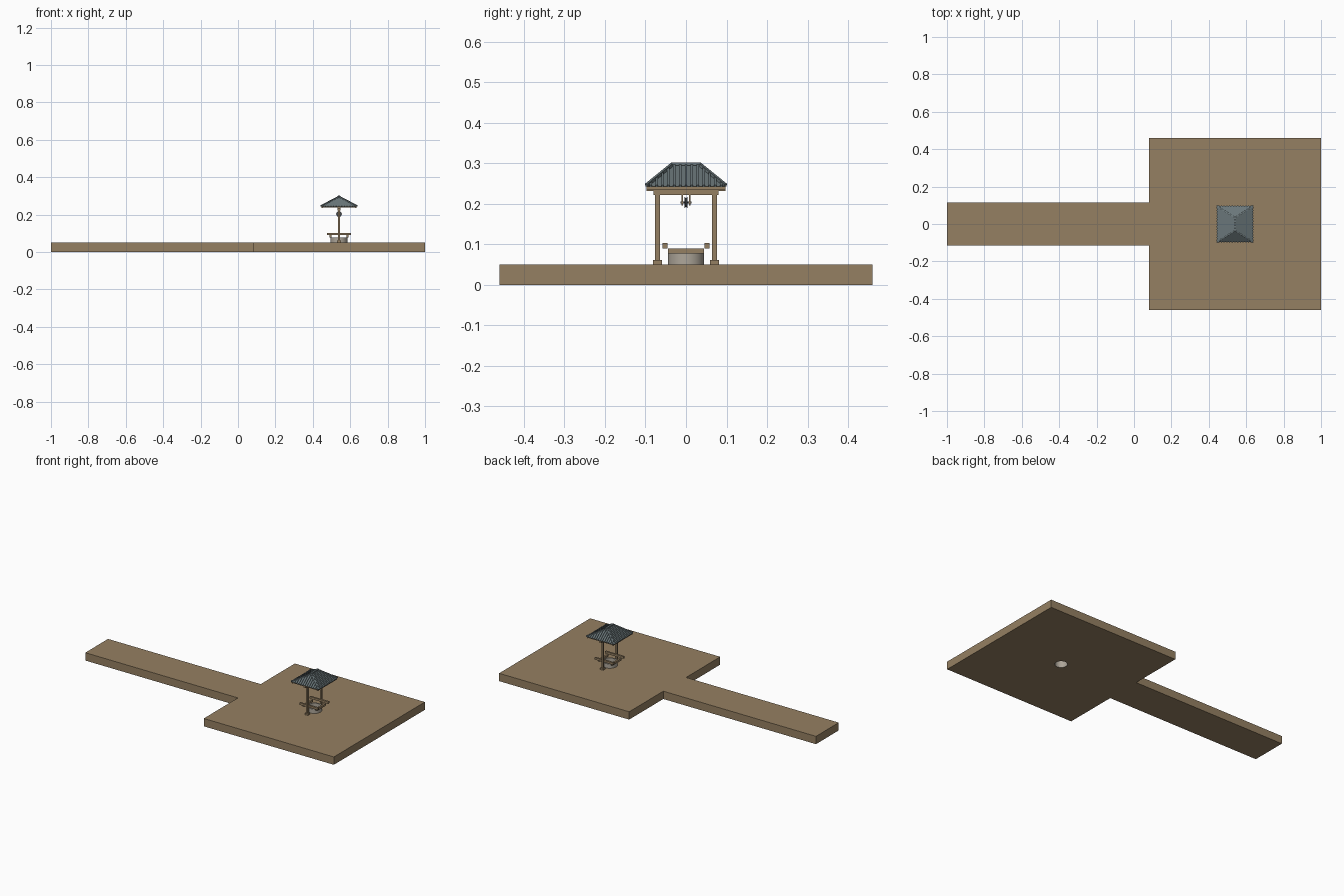
import bpy, bmesh, math
from mathutils import Vector

if "Cube" in bpy.data.objects:
    bpy.data.objects.remove(bpy.data.objects["Cube"])

CX = 0.54      # well centre along x


def material(name, rgb):
    m = bpy.data.materials.new(name)
    m.diffuse_color = (*rgb, 1)
    m.use_nodes = True
    m.node_tree.nodes["Principled BSDF"].inputs["Base Color"].default_value = m.diffuse_color
    return m


SAND = material("sandy_wood", (0.30, 0.215, 0.122))
STONE = material("pale_stone", (0.42, 0.38, 0.32))
SLATE = material("slate_grey", (0.15, 0.19, 0.20))
IRON = material("dark_iron", (0.06, 0.065, 0.07))


def finish(name, bm, mat):
    bmesh.ops.recalc_face_normals(bm, faces=bm.faces[:])
    me = bpy.data.meshes.new(name)
    bm.to_mesh(me)
    bm.free()
    me.materials.append(mat)
    ob = bpy.data.objects.new(name, me)
    bpy.context.collection.objects.link(ob)
    return ob


def box(name, lo, hi, mat):
    bm = bmesh.new()
    bmesh.ops.create_cube(bm, size=1)
    for v in bm.verts:
        v.co = Vector([(lo[i] + hi[i]) / 2 + v.co[i] * (hi[i] - lo[i]) for i in range(3)])
    return finish(name, bm, mat)


def beam(name, a, b, w, h, mat):
    """Rectangular bar from a to b, w wide and h deep."""
    a, b = Vector(a), Vector(b)
    d = (b - a).normalized()
    ref = Vector((0, 0, 1)) if abs(d.z) < 0.9 else Vector((0, 1, 0))
    s = d.cross(ref).normalized()
    u = s.cross(d)
    bm = bmesh.new()
    ends = [[bm.verts.new(p + s * w * i / 2 + u * h * j / 2)
             for i, j in ((-1, -1), (1, -1), (1, 1), (-1, 1))] for p in (a, b)]
    for ring in ends:
        bm.faces.new(ring)
    for i in range(4):
        k = (i + 1) % 4
        bm.faces.new((ends[0][i], ends[0][k], ends[1][k], ends[1][i]))
    return finish(name, bm, mat)


def lathe(name, profile, centre, mat, axis="z", n=32):
    """Closed profile of (radius, height) turned about an axis."""
    bm = bmesh.new()
    rings = []
    for i in range(n):
        t = 2 * math.pi * i / n
        c, s = math.cos(t), math.sin(t)
        rings.append([bm.verts.new(Vector(centre) + Vector(
            (r * c, r * s, h) if axis == "z" else (r * c, h, r * s))) for r, h in profile])
    for i in range(n):
        p, q = rings[i], rings[(i + 1) % n]
        for j in range(len(profile)):
            k = (j + 1) % len(profile)
            bm.faces.new((p[j], p[k], q[k], q[j]))
    ob = finish(name, bm, mat)
    bpy.context.view_layer.objects.active = ob
    ob.select_set(True)
    bpy.ops.object.shade_smooth_by_angle(angle=math.radians(35))
    ob.select_set(False)
    return ob


# ground: square plaza with a path, pierced by the well shaft
bm = bmesh.new()
outline = [(-1, -0.115), (0.08, -0.115), (0.08, -0.46), (1, -0.46),
           (1, 0.46), (0.08, 0.46), (0.08, 0.115), (-1, 0.115)]
base = bm.faces.new([bm.verts.new((x, y, 0)) for x, y in outline])
up = bmesh.ops.extrude_face_region(bm, geom=[base], use_keep_orig=True)
bmesh.ops.translate(bm, vec=(0, 0, 0.05), verts=[g for g in up["geom"] if isinstance(g, bmesh.types.BMVert)])
ground = finish("ground_slab", bm, SAND)

bm = bmesh.new()
bmesh.ops.create_cone(bm, cap_ends=True, segments=32, radius1=0.0375, radius2=0.0375, depth=0.2)
cutter = finish("shaft_cutter", bm, SAND)
cutter.location = (CX, 0, 0.03)
cutter.hide_render = True
mod = ground.modifiers.new("shaft", "BOOLEAN")
mod.object = cutter
mod.operation = "DIFFERENCE"
mod.solver = "EXACT"
bpy.context.view_layer.objects.active = ground
bpy.ops.object.modifier_apply(modifier=mod.name)
bpy.data.objects.remove(cutter)

# stone well wall and shaft lining
lathe("well_wall", [(0.045, 0.05), (0.045, 0.078), (0.037, 0.078), (0.037, 0.05)], (CX, 0, 0), STONE)
lathe("shaft_lining", [(0.0375, 0.0), (0.0375, 0.05), (0.036, 0.05), (0.036, 0.0)], (CX, 0, 0), STONE)

# crossed timber frame on the rim
for s in (-1, 1):
    x = CX + s * 0.046
    box("rim_beam_cross", (x - 0.006, -0.045, 0.077), (x + 0.006, 0.045, 0.09), SAND)
    box("rim_beam_long", (CX - 0.065, s * 0.052 - 0.006, 0.09), (CX + 0.065, s * 0.052 + 0.006, 0.103), SAND)

# posts with feet
for s in (-1, 1):
    y = s * 0.07
    box("post_foot", (CX - 0.011, y - 0.011, 0.05), (CX + 0.011, y + 0.011, 0.061), SAND)
    box("post", (CX - 0.006, y - 0.006, 0.061), (CX + 0.006, y + 0.006, 0.222), SAND)

# top beam and ridge board
box("top_beam", (CX - 0.007, -0.08, 0.222), (CX + 0.007, 0.08, 0.231), SAND)
box("roof_plate", (CX - 0.007, -0.097, 0.231), (CX + 0.007, 0.097, 0.243), SAND)

# eave boards
for s in (-1, 1):
    x = CX + s * 0.089
    box("eave_board", (x - 0.004, -0.097, 0.235), (x + 0.004, 0.097, 0.243), SAND)
    box("eave_end_board", (CX - 0.089, s * 0.091 - 0.004, 0.237), (CX + 0.089, s * 0.091 + 0.004, 0.243), SAND)

# hipped roof shell
E, R, ZE, ZR = 0.097, 0.034, 0.243, 0.294
bm = bmesh.new()
c = [bm.verts.new((CX + i * E, j * E, ZE)) for i, j in ((-1, -1), (1, -1), (1, 1), (-1, 1))]
r0, r1 = [bm.verts.new((CX, s * R, ZR)) for s in (-1, 1)]
for f in ((c[0], c[1], r0), (c[1], c[2], r1, r0), (c[2], c[3], r1), (c[3], c[0], r0, r1), c[::-1]):
    bm.faces.new(f)
finish("roof", bm, SLATE)

# roof ribs running down each slope
for i in range(-6, 7):
    t = i * 0.0145
    k = max(0, (abs(t) - R) / (E - R))          # side slopes are cut by the hips
    for s in (-1, 1):
        beam("side_rib", (CX + s * k * E, t, ZR + k * (ZE - ZR) + 0.002),
             (CX + s * 0.098, t, ZE + 0.001), 0.006, 0.006, SLATE)
        k2 = abs(t) / E
        beam("end_rib", (CX + t, s * (R + k2 * (E - R)), ZR + k2 * (ZE - ZR) + 0.002),
             (CX + t, s * 0.098, ZE + 0.001), 0.006, 0.006, SLATE)

# hip and ridge caps
for i in (-1, 1):
    for j in (-1, 1):
        beam("hip_cap", (CX, j * R, ZR + 0.003), (CX + i * E, j * E, ZE + 0.003), 0.008, 0.007, SLATE)
box("ridge_cap", (CX - 0.006, -0.037, 0.294), (CX + 0.006, 0.037, 0.302), SLATE)

# pulley hung under the beam
for s in (-1, 1):
    box("pulley_hanger", (CX - 0.005, s * 0.009 - 0.002, 0.196), (CX + 0.005, s * 0.009 + 0.002, 0.222), SAND)
lathe("pulley_wheel", [(0.003, -0.004), (0.015, -0.004), (0.011, 0), (0.015, 0.004), (0.003, 0.004)],
      (CX, 0, 0.203), IRON, "y", 24)
lathe("pulley_axle", [(0.0005, -0.014), (0.003, -0.014), (0.003, 0.014), (0.0005, 0.014)],
      (CX, 0, 0.203), IRON, "y", 12)
